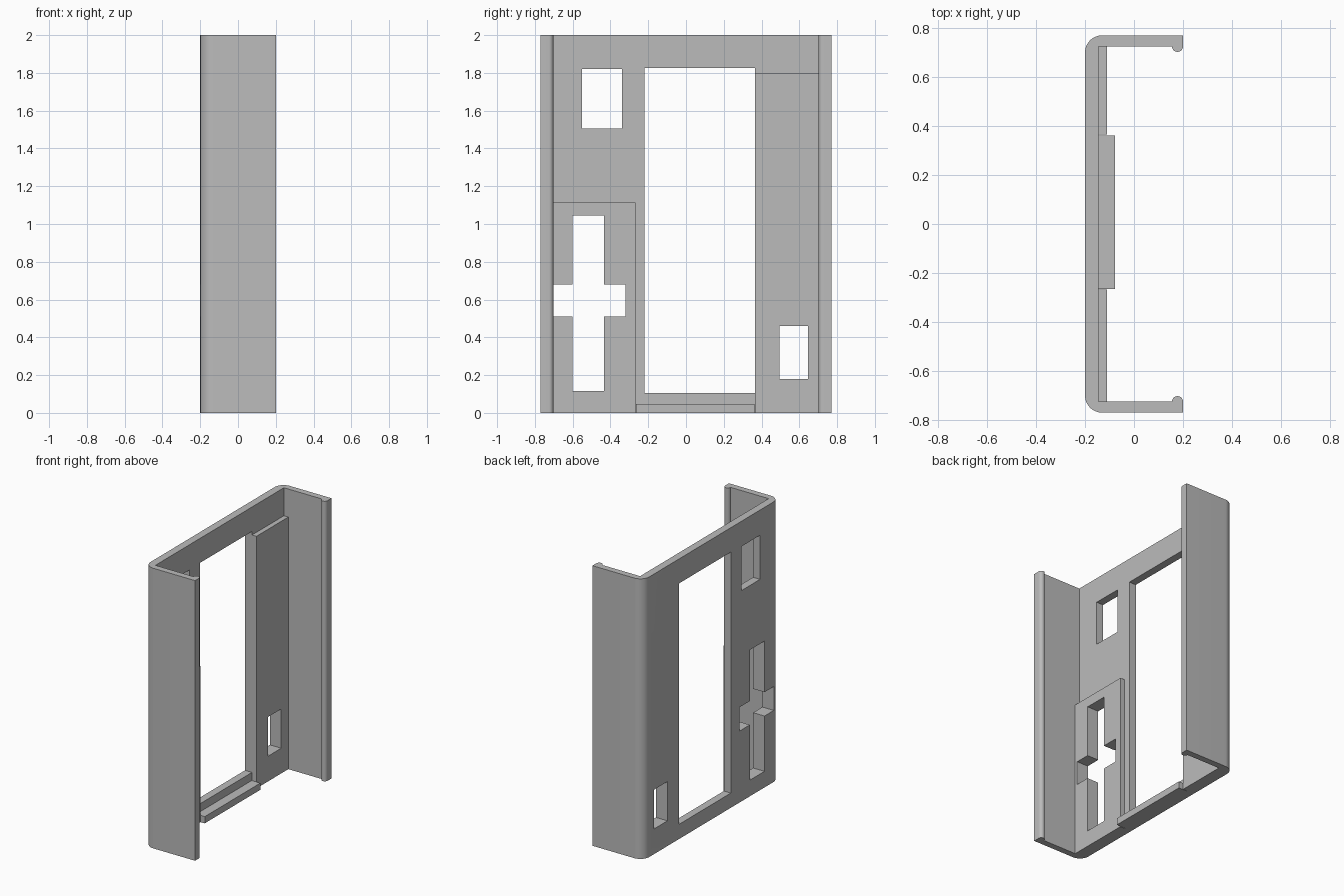
import bpy, bmesh, math

cube = bpy.data.objects.get("Cube")
if cube:
    bpy.data.objects.remove(cube, do_unlink=True)

HEIGHT = 2.0
BACK, FRONT = -0.2, 0.2          # outer plate face and wall tips
PLATE, PAD = -0.145, -0.11       # inner plate face and pad face
OUTER, INNER = 0.77, 0.725       # side wall faces
RADIUS, BEAD = 0.07, 0.0225

grey = bpy.data.materials.new("grey")
grey.use_nodes = True
colour = (0.5, 0.5, 0.5, 1)
grey.diffuse_color = colour
grey.node_tree.nodes["Principled BSDF"].inputs["Base Color"].default_value = colour


def extrude(name, outline, z0, z1):
    """Solid prism from an (x, y) outline."""
    bm = bmesh.new()
    base = bm.faces.new([bm.verts.new((x, y, z0)) for x, y in outline])
    top = bmesh.ops.extrude_face_region(bm, geom=[base])["geom"]
    bmesh.ops.translate(bm, vec=(0, 0, z1 - z0),
                        verts=[v for v in top if isinstance(v, bmesh.types.BMVert)])
    bmesh.ops.recalc_face_normals(bm, faces=bm.faces)
    mesh = bpy.data.meshes.new(name)
    bm.to_mesh(mesh)
    bm.free()
    mesh.materials.append(grey)
    obj = bpy.data.objects.new(name, mesh)
    bpy.context.collection.objects.link(obj)
    return obj


def box(name, x0, x1, y0, y1, z0, z1):
    return extrude(name, [(x0, y0), (x1, y0), (x1, y1), (x0, y1)], z0, z1)


def arc(cx, cy, r, start, end, steps):
    angles = [math.radians(start + (end - start) * i / steps) for i in range(steps + 1)]
    return [(cx + r * math.cos(a), cy + r * math.sin(a)) for a in angles]


def combine(target, tool, operation):
    mod = target.modifiers.new(operation.title(), "BOOLEAN")
    mod.operation, mod.solver, mod.object = operation, "EXACT", tool
    bpy.context.view_layer.objects.active = target
    bpy.ops.object.modifier_apply(modifier=mod.name)
    bpy.data.objects.remove(tool, do_unlink=True)


# Channel: rounded outer corners, side walls and beaded lips, mirrored in y
half = arc(BACK + RADIUS, OUTER - RADIUS, RADIUS, 180, 90, 12)
half += [(FRONT, OUTER)]
half += arc(FRONT - BEAD, INNER, BEAD, 0, -180, 12)
half += [(PLATE, INNER)]
outline = half + [(x, -y) for x, y in reversed(half)]
frame = extrude("channel_frame", outline, 0, HEIGHT)

# Raised pads and bottom ledge on the inner face
combine(frame, box("left_pad", -0.17, PAD, 0.365, 0.74, 0, 1.8), "UNION")
combine(frame, box("right_pad", -0.17, PAD, -0.74, -0.268, 0, 1.115), "UNION")
combine(frame, box("bottom_ledge", -0.17, -0.077, -0.265, 0.362, 0, 0.048), "UNION")

# Openings through the plate: (y0, y1, z0, z1)
openings = {
    "main_window": (-0.22, 0.365, 0.105, 1.825),
    "upper_window": (-0.55, -0.34, 1.505, 1.82),
    "cross_upright": (-0.60, -0.435, 0.115, 1.045),
    "cross_bar": (-0.705, -0.32, 0.51, 0.68),
    "small_window": (0.495, 0.645, 0.18, 0.46),
}
for name, (y0, y1, z0, z1) in openings.items():
    combine(frame, box(name, -0.3, 0, y0, y1, z0, z1), "DIFFERENCE")

# Smooth corners and beads, crisp edges elsewhere
bpy.ops.object.select_all(action="DESELECT")
frame.select_set(True)
bpy.context.view_layer.objects.active = frame
bpy.ops.object.shade_smooth_by_angle(angle=math.radians(30))
